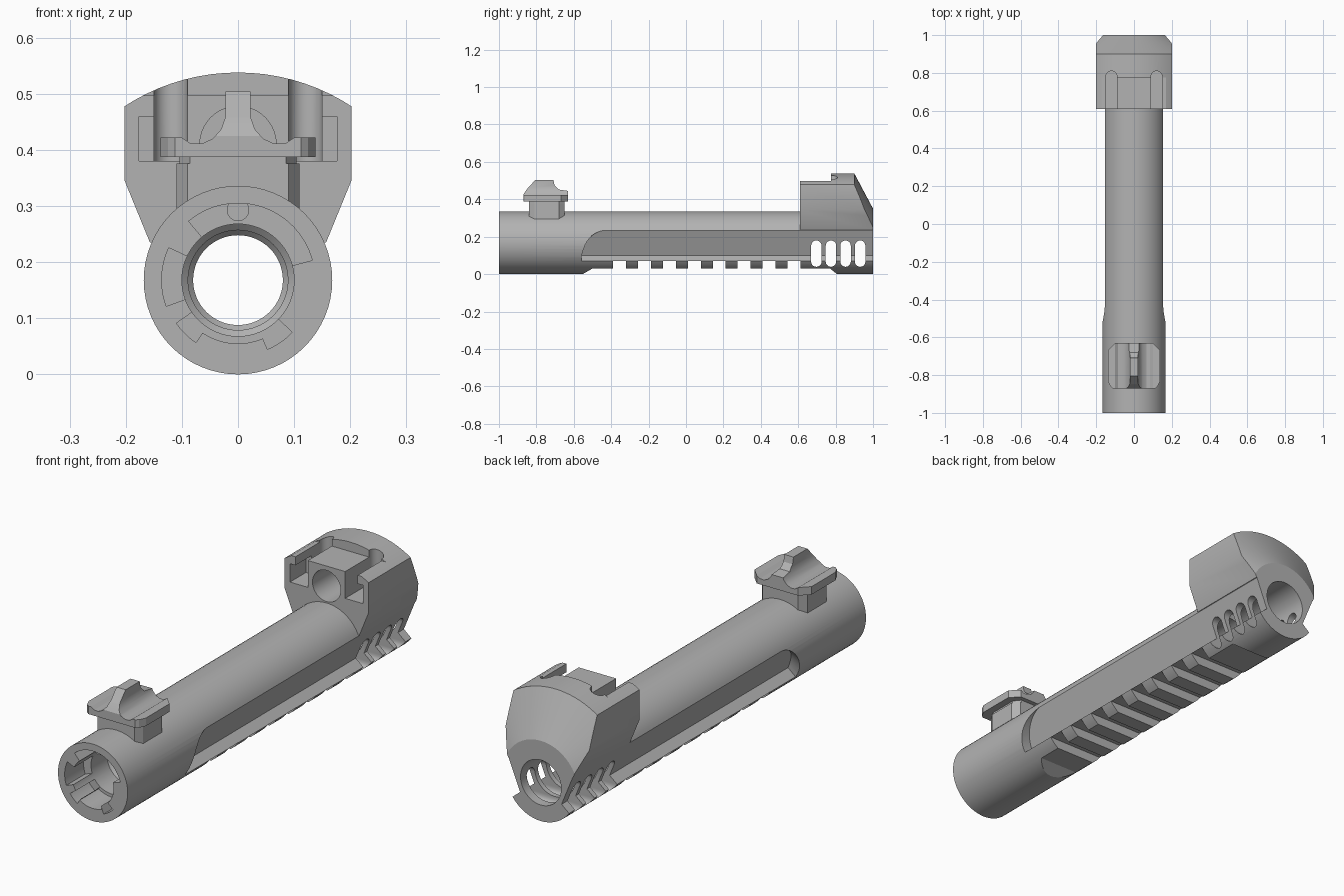
import bpy
import bmesh
from math import sin, cos, pi, radians

cube = bpy.data.objects.get("Cube")
if cube:
    bpy.data.objects.remove(cube, do_unlink=True)

AXIS = 0.168   # bore height, also the tube radius
grey = bpy.data.materials.new("satin_grey")
grey.use_nodes = True
grey.diffuse_color = (0.45, 0.45, 0.45, 1)
grey.node_tree.nodes["Principled BSDF"].inputs["Base Color"].default_value = grey.diffuse_color


def loft(name, rings):
    """Closed solid through rings of equal point count."""
    bm = bmesh.new()
    rows = [[bm.verts.new(p) for p in ring] for ring in rings]
    n = len(rows[0])
    for a, b in zip(rows, rows[1:]):
        for i in range(n):
            j = (i + 1) % n
            bm.faces.new((a[i], a[j], b[j], b[i]))
    bm.faces.new(rows[0])
    bm.faces.new(rows[-1][::-1])
    bmesh.ops.recalc_face_normals(bm, faces=bm.faces)
    mesh = bpy.data.meshes.new(name)
    bm.to_mesh(mesh)
    bm.free()
    mesh.materials.append(grey)
    ob = bpy.data.objects.new(name, mesh)
    bpy.context.collection.objects.link(ob)
    return ob


def prism(name, axis, pts, lo, hi):
    """Extrude a 2D outline along one axis."""
    place = {"x": lambda u, v, d: (d, u, v),
             "y": lambda u, v, d: (u, d, v),
             "z": lambda u, v, d: (u, v, d)}[axis]
    return loft(name, [[place(u, v, d) for u, v in pts] for d in (lo, hi)])


def box(name, x0, x1, y0, y1, z0, z1):
    return prism(name, "z", [(x0, y0), (x1, y0), (x1, y1), (x0, y1)], z0, z1)


def lathe(name, profile, x=0, z=AXIS, n=64):
    """Revolve (y, radius) pairs about a line along y."""
    return loft(name, [[(x + r * cos(2 * pi * i / n), y, z + r * sin(2 * pi * i / n))
                        for i in range(n)] for y, r in profile])


def mirrored(half):
    return half + [(-x, z) for x, z in reversed(half)]


def combine(target, tool, op="DIFFERENCE"):
    mod = target.modifiers.new("cut", "BOOLEAN")
    mod.operation, mod.object, mod.solver = op, tool, "EXACT"
    bpy.context.view_layer.objects.active = target
    bpy.ops.object.modifier_apply(modifier=mod.name)
    bpy.data.objects.remove(tool, do_unlink=True)


def finish(ob):
    bpy.ops.object.select_all(action="DESELECT")
    ob.select_set(True)
    bpy.context.view_layer.objects.active = ob
    bpy.ops.object.shade_smooth_by_angle(angle=radians(25))


# Main tube
body = lathe("tube_body", [(-1, AXIS), (1, AXIS)])

# Rear sight block: round top, slanted lower sides, conical end
block = lathe("rear_block", [(0.61, 0.37), (0.9, 0.37), (1, 0.182)], n=96)
combine(block, prism("block_outline", "y",
                     mirrored([(0.1, 0.235), (0.157, 0.235), (0.202, 0.345), (0.202, 0.6)]),
                     0.5, 1.1), "INTERSECT")
combine(body, block, "UNION")

# Lowered top, side channels with round ends, undercuts and sight hole
combine(body, box("top_cut", -0.3, 0.3, 0.5, 0.775, 0.497, 0.7))
for s in (-1, 1):
    end = [(s * (0.12 + 0.03 * cos(t)), 0.78 + 0.03 * sin(t))
           for t in (pi * i / 10 for i in range(11))]
    combine(body, prism("channel", "z", end + [(s * 0.09, 0.5), (s * 0.15, 0.5)], 0.38, 0.7))
    combine(body, box("undercut", *sorted((s * 0.14, s * 0.176)), 0.5, 0.72, 0.38, 0.46))
combine(body, lathe("sight_hole", [(0.5, 0.068), (0.76, 0.068)], z=0.41, n=40))

# Slanted side flats with a rounded front end and a sloping ledge below
curve = [(-0.42 - 0.14 * cos(t), 0.1 + 0.135 * sin(t))
         for t in (pi / 2 * i / 12 for i in range(13))]
outline = [(1.1, 0.1)] + curve + [(1.1, 0.235)]
for s in (-1, 1):
    inner = [(s * (0.1 + 0.41 * (z - 0.1)), y, z) for y, z in outline]
    outer = [(s * 0.4, y, z - (0.235 - z) * 1.85) for y, z in outline]
    combine(body, loft("side_flat", [inner, outer]))

# Flattened underside and rail slots
combine(body, prism("underside", "x", [(-0.57, -0.01), (-0.5, 0.03), (0.77, 0.03), (0.82, -0.01)],
                    -0.3, 0.3))
for i in range(8):
    y = -0.39 + i * 0.1333
    combine(body, box("rail_slot", -0.3, 0.3, y, y + 0.069, -0.1, 0.07))

# Stepped bore with a wider chamber at the rear
combine(body, lathe("bore", [(-1.1, 0.1), (-0.76, 0.1), (-0.76 + 0.01, 0.089), (-0.6, 0.089),
                             (-0.59, 0.08), (0.64, 0.08), (0.65, 0.098), (1.1, 0.098)]))

# Locking recesses in the front mouth
for a0, a1, r in ((15, 130, 0.137), (155, 200, 0.136), (215, 236, 0.134),
                  (236, 293, 0.113), (293, 316, 0.134)):
    arc = [radians(a0 + (a1 - a0) * i / 16) for i in range(17)]
    pts = [(r * cos(t), AXIS + r * sin(t)) for t in arc]
    pts += [(0.09 * cos(t), AXIS + 0.09 * sin(t)) for t in reversed(arc)]
    combine(body, prism("lock_recess", "y", pts, -1.1, -0.87))

# Side ports through the rear
for y in (0.697, 0.775, 0.853, 0.931):
    r = 0.028
    pts = [(y + r * cos(t), 0.152 + r * sin(t)) for t in (pi * i / 10 for i in range(11))]
    pts += [(y - r * cos(t), 0.067 - r * sin(t)) for t in (pi * i / 10 for i in range(11))]
    combine(body, prism("port", "x", pts, -0.4, 0.4))
finish(body)

# Locking pin in the front mouth
finish(lathe("locking_pin", [(-0.96, 0.02), (-0.85, 0.02)], z=0.293, n=24))

# Front sight base and neck
plan = [(0.085, -0.65), (0.11, -0.68), (0.11, -0.81), (0.09, -0.84)]
base = prism("front_sight_base", "z", mirrored(plan), 0.27, 0.376)
combine(base, box("bore_clearance", -0.2, 0.2, -0.9, -0.6, 0.2, 0.29))
finish(base)
finish(prism("front_sight_neck", "z", mirrored([(x * 0.95, y) for x, y in plan]), 0.37, 0.392))

# Front sight head: front outline trimmed by side and plan outlines
head = prism("front_sight_head", "y",
             mirrored([(0.138, 0.387), (0.138, 0.422), (0.1, 0.422), (0.085, 0.412),
                       (0.065, 0.411), (0.045, 0.42), (0.03, 0.437), (0.022, 0.46),
                       (0.022, 0.504)]), -0.9, -0.6)
combine(head, prism("head_side", "x",
                    [(-0.87, 0.3), (-0.87, 0.425), (-0.85, 0.455), (-0.8, 0.51), (-0.71, 0.51),
                     (-0.703, 0.475), (-0.68, 0.452), (-0.63, 0.445), (-0.63, 0.3)],
                    -0.3, 0.3), "INTERSECT")
combine(head, prism("head_plan", "z",
                    mirrored([(0.09, -0.62), (0.139, -0.67), (0.139, -0.83), (0.125, -0.86),
                              (0.1, -0.88)]), 0.2, 0.7), "INTERSECT")
finish(head)
